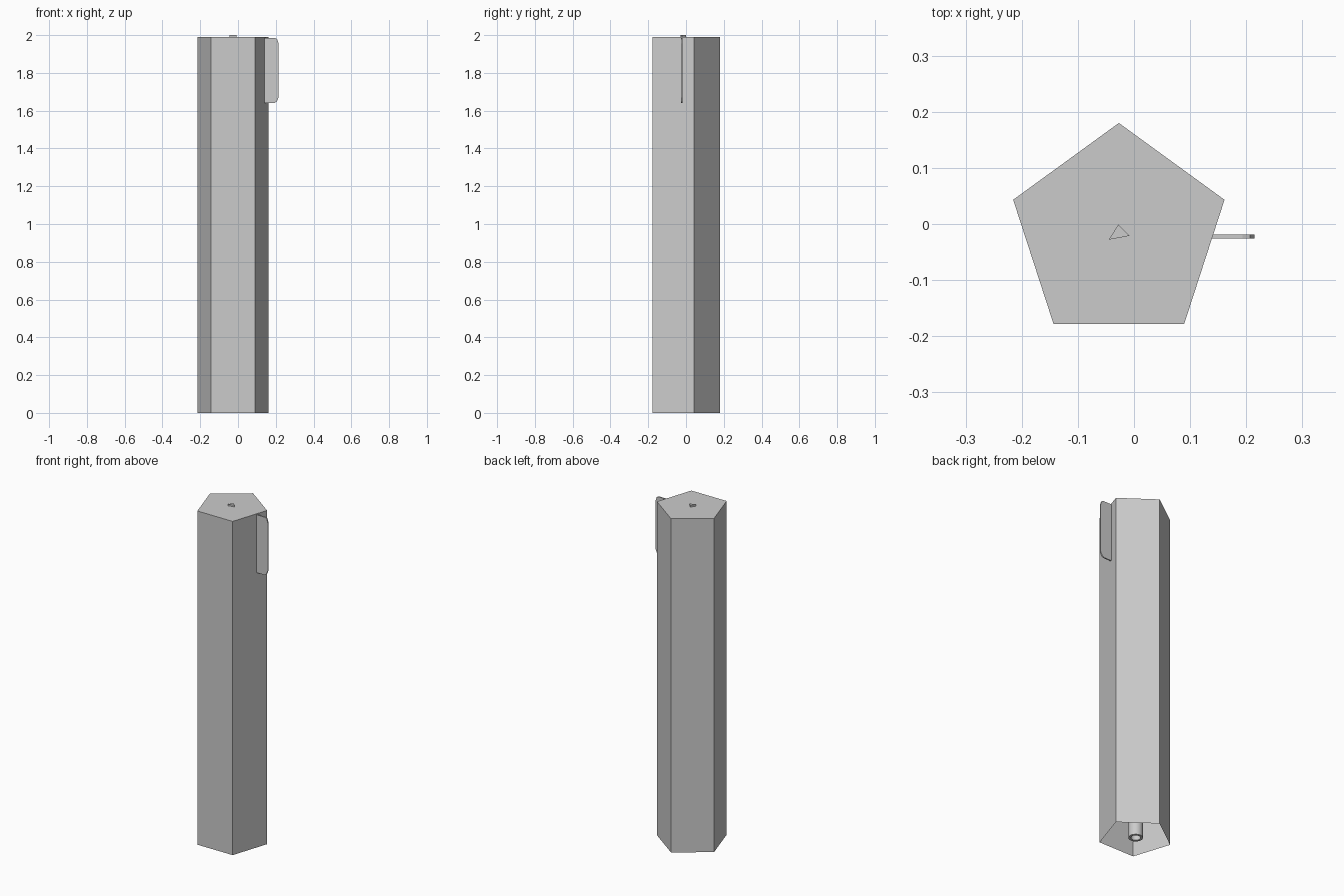
import bpy, bmesh
from math import pi, sin, cos

if "Cube" in bpy.data.objects:
    bpy.data.objects.remove(bpy.data.objects["Cube"])

CX, CY, R = -0.027, -0.018, 0.198   # axis and circumradius of the barrel
TOP = 1.99


def finish(name, bm):
    bmesh.ops.recalc_face_normals(bm, faces=bm.faces)
    me = bpy.data.meshes.new(name)
    bm.to_mesh(me)
    bm.free()
    ob = bpy.data.objects.new(name, me)
    bpy.context.collection.objects.link(ob)
    return ob


def prism(name, pts, vec, open_start=False):
    """Extrude a flat outline along vec, optionally leaving the start open."""
    bm = bmesh.new()
    start = [bm.verts.new(p) for p in pts]
    end = [bm.verts.new([a + b for a, b in zip(p, vec)]) for p in pts]
    n = len(pts)
    for i in range(n):
        j = (i + 1) % n
        bm.faces.new((start[i], start[j], end[j], end[i]))
    bm.faces.new(end)
    if not open_start:
        bm.faces.new(start[::-1])
    return finish(name, bm)


def ring(n, r, z, phase=0.0):
    return [(CX + r * cos(phase + 2 * pi * i / n),
             CY + r * sin(phase + 2 * pi * i / n), z) for i in range(n)]


# Five-sided barrel: closed at the top, open underneath
prism("barrel", ring(5, R, 0, pi / 2), (0, 0, TOP), open_start=True)

# Inner refill tube running down the hollow barrel, with a recessed end
bm = bmesh.new()
loops = [[bm.verts.new(p) for p in ring(20, r, z)]
         for r, z in ((0.026, 0.03), (0.026, 0.0), (0.039, 0.0), (0.039, TOP - 0.005))]
for a, b in zip(loops, loops[1:]):
    for i in range(20):
        j = (i + 1) % 20
        bm.faces.new((a[i], a[j], b[j], b[i]))
bm.faces.new(loops[0])
bm.faces.new(loops[-1])
tube = finish("refill_tube", bm)
bpy.context.view_layer.objects.active = tube
tube.select_set(True)
bpy.ops.object.shade_smooth_by_angle()

# Small three-sided nub on the top face
nub = [(-0.045, -0.028), (-0.008, -0.021), (-0.028, -0.001)]
prism("top_nub", [(x, y, TOP - 0.005) for x, y in nub], (0, 0, 0.015))

# Thin clip blade with clipped outer corners
clip = [(0.139, 1.64), (0.193, 1.64), (0.205, 1.648), (0.215, 1.67),
        (0.215, 1.955), (0.207, 1.98), (0.193, 1.985), (0.139, 1.985)]
prism("clip", [(x, -0.026, z) for x, z in clip], (0, 0.007, 0))
